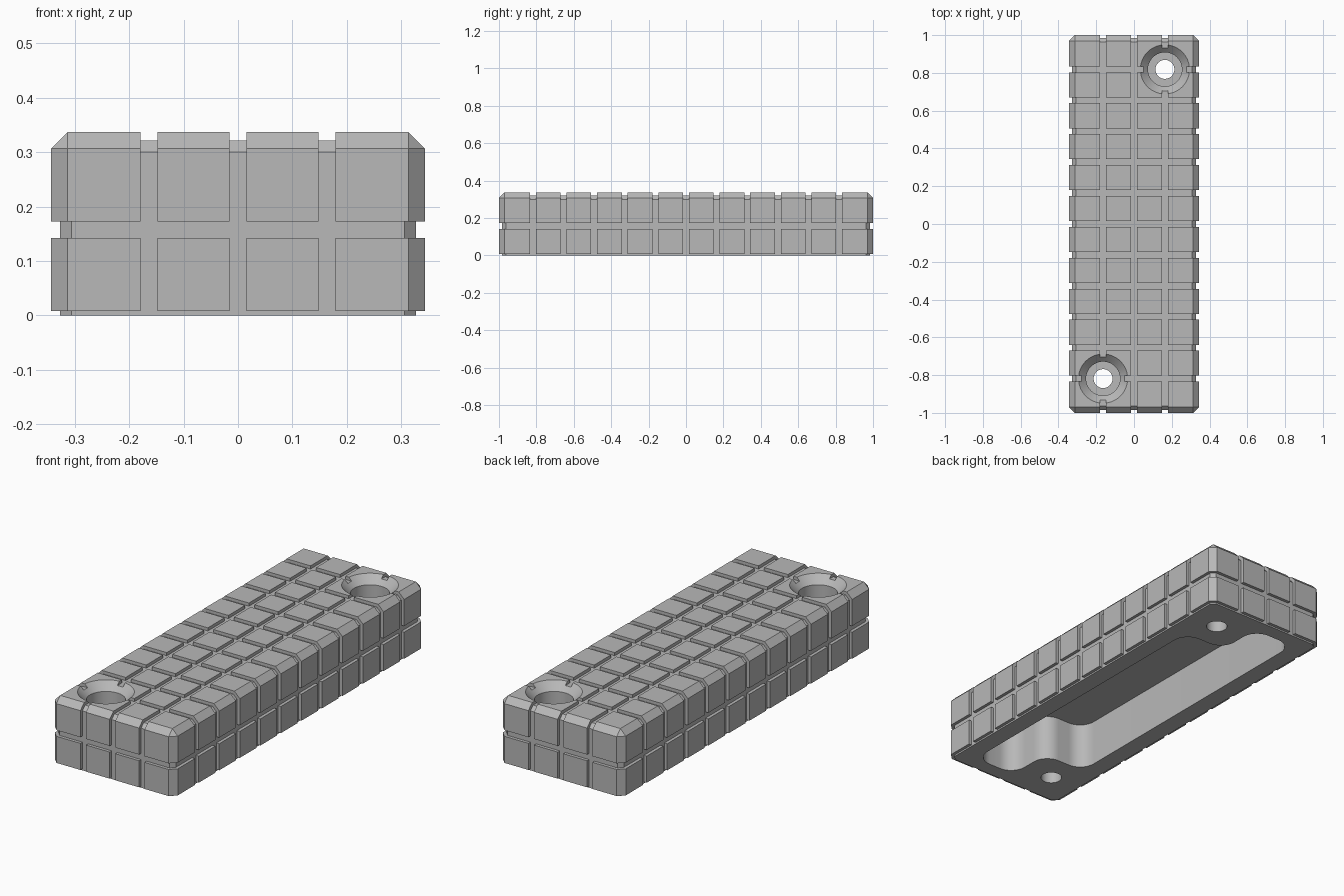
import bpy
import bmesh
import math
from mathutils import Matrix, Vector

if "Cube" in bpy.data.objects:
    bpy.data.objects.remove(bpy.data.objects["Cube"], do_unlink=True)

HALF_X, HALF_Y, TOP = 0.343, 1.0, 0.337
PITCH, GAP, DEPTH = 0.1637, 0.031, 0.016

grey = bpy.data.materials.new("matte_grey")
grey.use_nodes = True
colour = (0.48, 0.48, 0.48, 1)
grey.diffuse_color = colour
grey.node_tree.nodes["Principled BSDF"].inputs["Base Color"].default_value = colour


def make(name, bm):
    bmesh.ops.recalc_face_normals(bm, faces=bm.faces)
    mesh = bpy.data.meshes.new(name)
    bm.to_mesh(mesh)
    bm.free()
    mesh.materials.append(grey)
    obj = bpy.data.objects.new(name, mesh)
    bpy.context.collection.objects.link(obj)
    return obj


def add_box(bm, low, high):
    low, high = Vector(low), Vector(high)
    size = Matrix.Diagonal((*(high - low), 1))
    bmesh.ops.create_cube(bm, size=1, matrix=Matrix.Translation((low + high) / 2) @ size)


def chamfered_block(name, hx, hy, bottom, top, chamfer):
    bm = bmesh.new()
    add_box(bm, (-hx, -hy, bottom), (hx, hy, top))
    middle = (bottom + top) / 2
    edges = [e for e in bm.edges if any(v.co.z > middle for v in e.verts)]
    bmesh.ops.bevel(bm, geom=edges, offset=chamfer, segments=1, affect='EDGES')
    return make(name, bm)


def slabs(name, axis, centres):
    # Parallel plates that saw the grooves across one axis
    bm = bmesh.new()
    for c in centres:
        low, high = [-2, -2, -2], [2, 2, 2]
        low[axis], high[axis] = c - GAP / 2, c + GAP / 2
        add_box(bm, low, high)
    return make(name, bm)


def combine(target, tool, operation):
    tool.hide_render = True
    mod = target.modifiers.new("cut", 'BOOLEAN')
    mod.operation = operation
    mod.solver = 'EXACT'
    mod.object = tool
    bpy.context.view_layer.objects.active = target
    bpy.ops.object.modifier_apply(modifier=mod.name)
    bpy.data.objects.remove(tool, do_unlink=True)


# Chamfered shell sawn into square tiles
body = chamfered_block("tiled_block", HALF_X, HALF_Y, 0.008, TOP, 0.03)
combine(body, slabs("groove_x", 0, [PITCH * i for i in range(-1, 2)]), 'DIFFERENCE')
combine(body, slabs("groove_y", 1, [PITCH * i for i in range(-5, 6)]), 'DIFFERENCE')
combine(body, slabs("groove_z", 2, [0.1575]), 'DIFFERENCE')

# Solid core that forms the groove floors
core = chamfered_block("core", HALF_X - DEPTH, HALF_Y - DEPTH, 0, TOP - DEPTH, 0.021)
combine(body, core, 'UNION')

# Hollow underside, stepping round the two screw bosses
half = [(0.235, -0.91), (0.235, 0.67), (0, 0.67), (0, 0.91)]
outline = half + [(-x, -y) for x, y in half]
bm = bmesh.new()
base = bm.faces.new([bm.verts.new((x, y, -0.1)) for x, y in outline])
raised = bmesh.ops.extrude_face_region(bm, geom=[base], use_keep_orig=True)["geom"]
for v in raised:
    if isinstance(v, bmesh.types.BMVert):
        v.co.z = 0.235
bmesh.ops.recalc_face_normals(bm, faces=bm.faces)
uprights = [e for e in bm.edges if abs(e.verts[0].co.z - e.verts[1].co.z) > 0.1]
bmesh.ops.bevel(bm, geom=uprights, offset=0.085, segments=10, profile=0.5, affect='EDGES')
combine(body, make("pocket", bm), 'DIFFERENCE')

# Countersunk screw holes in opposite corners
profile = [(0.05, -0.1), (0.05, 0.13), (0.09, 0.13), (0.09, 0.297), (0.15, 0.357)]
SIDES = 64
for side in (-1, 1):
    bm = bmesh.new()
    rings = []
    for r, z in profile:
        ring = []
        for i in range(SIDES):
            a = math.tau * (i + 0.5) / SIDES
            ring.append(bm.verts.new((side * PITCH + r * math.cos(a),
                                      side * PITCH * 5 + r * math.sin(a), z)))
        rings.append(ring)
    for a, b in zip(rings, rings[1:]):
        for i in range(SIDES):
            j = (i + 1) % SIDES
            bm.faces.new((a[i], a[j], b[j], b[i]))
    bm.faces.new(rings[0])
    bm.faces.new(rings[-1])
    combine(body, make("screw_hole", bm), 'DIFFERENCE')

# Smooth round walls, crisp edges elsewhere
bpy.ops.object.select_all(action='DESELECT')
body.select_set(True)
bpy.context.view_layer.objects.active = body
bpy.ops.object.shade_smooth_by_angle(angle=math.radians(25))
